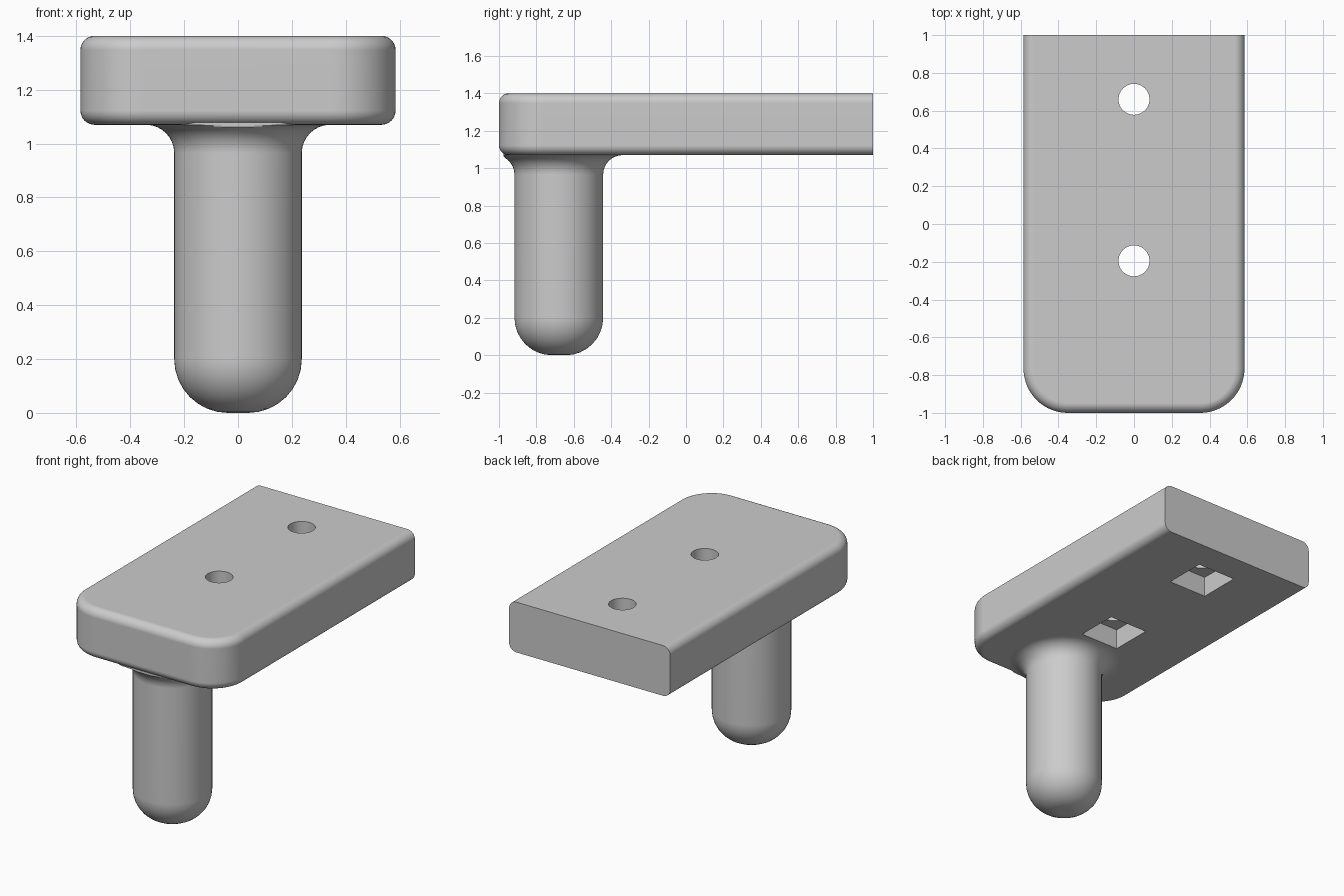
import bpy, bmesh
from math import sin, cos, pi

if "Cube" in bpy.data.objects:
    bpy.data.objects.remove(bpy.data.objects["Cube"])

HALF_W, BOTTOM, TOP = 0.585, 1.07, 1.40
PEG_Y, PEG_R = -0.68, 0.237
HOLES = (-0.195, 0.66)


def loft(name, rings):
    """Skin a stack of closed rings and cap both ends."""
    bm = bmesh.new()
    loops = [[bm.verts.new(p) for p in ring] for ring in rings]
    for a, b in zip(loops, loops[1:]):
        for i in range(len(a)):
            j = (i + 1) % len(a)
            bm.faces.new((a[i], a[j], b[j], b[i]))
    bm.faces.new(loops[0][::-1])
    bm.faces.new(loops[-1])
    bmesh.ops.recalc_face_normals(bm, faces=bm.faces)
    mesh = bpy.data.meshes.new(name)
    bm.to_mesh(mesh)
    bm.free()
    ob = bpy.data.objects.new(name, mesh)
    bpy.context.collection.objects.link(ob)
    return ob


def activate(ob):
    bpy.ops.object.select_all(action='DESELECT')
    ob.select_set(True)
    bpy.context.view_layer.objects.active = ob


def cut(ob, cutter):
    cutter.hide_render = True
    mod = ob.modifiers.new("cut", 'BOOLEAN')
    mod.operation, mod.solver, mod.object = 'DIFFERENCE', 'EXACT', cutter
    activate(ob)
    bpy.ops.object.modifier_apply(modifier=mod.name)
    bpy.data.objects.remove(cutter, do_unlink=True)


def smooth(ob):
    activate(ob)
    bpy.ops.object.shade_smooth_by_angle(angle=pi / 6)
    mod = ob.modifiers.new("flat face shading", 'WEIGHTED_NORMAL')
    mod.keep_sharp = True


# Plate: rounded front corners, square back end, softened long edges
def plate_ring(inset, z, corner=0.235, steps=16):
    w, r = HALF_W - inset, corner - inset
    cx, cy = HALF_W - corner, -1 + corner
    right = [(cx + r * sin(a), cy - r * cos(a), z)
             for a in (pi / 2 * i / steps for i in range(steps + 1))]
    left = [(-x, y, z) for x, y, z in reversed(right)]
    return left + right + [(w, 1, z), (-w, 1, z)]


EDGE = 0.052
arc = [pi / 2 * i / 8 for i in range(9)]
levels = [(EDGE * (1 - sin(a)), BOTTOM + EDGE * (1 - cos(a))) for a in arc]
levels += [(d, BOTTOM + TOP - z) for d, z in reversed(levels)]
plate = loft("mounting_plate", [plate_ring(d, z) for d, z in levels])

# Screw holes with square nut pockets underneath
for y in HOLES:
    bpy.ops.mesh.primitive_cube_add(size=1, location=(0, y, 1.105))
    pocket = bpy.context.object
    pocket.scale = (0.28, 0.28, 0.20)
    cut(plate, pocket)
    bpy.ops.mesh.primitive_cylinder_add(vertices=48, radius=0.082, depth=1,
                                        location=(0, y, 1.3))
    cut(plate, bpy.context.object)
smooth(plate)

# Peg: rounded tip, straight shaft, fillet that stops at the plate's front edge
TIP, FILLET = 0.2, 0.105
profile = [(PEG_R - TIP + TIP * sin(a), TIP - TIP * cos(a)) for a in arc]
profile += [(PEG_R + FILLET * (1 - cos(a)), BOTTOM - FILLET + FILLET * sin(a)) for a in arc]
profile.append((PEG_R + FILLET, 1.09))
N = 64
peg = loft("peg", [[(r * cos(2 * pi * i / N), max(PEG_Y + r * sin(2 * pi * i / N), -0.975), z)
                    for i in range(N)] for r, z in profile])
smooth(peg)
